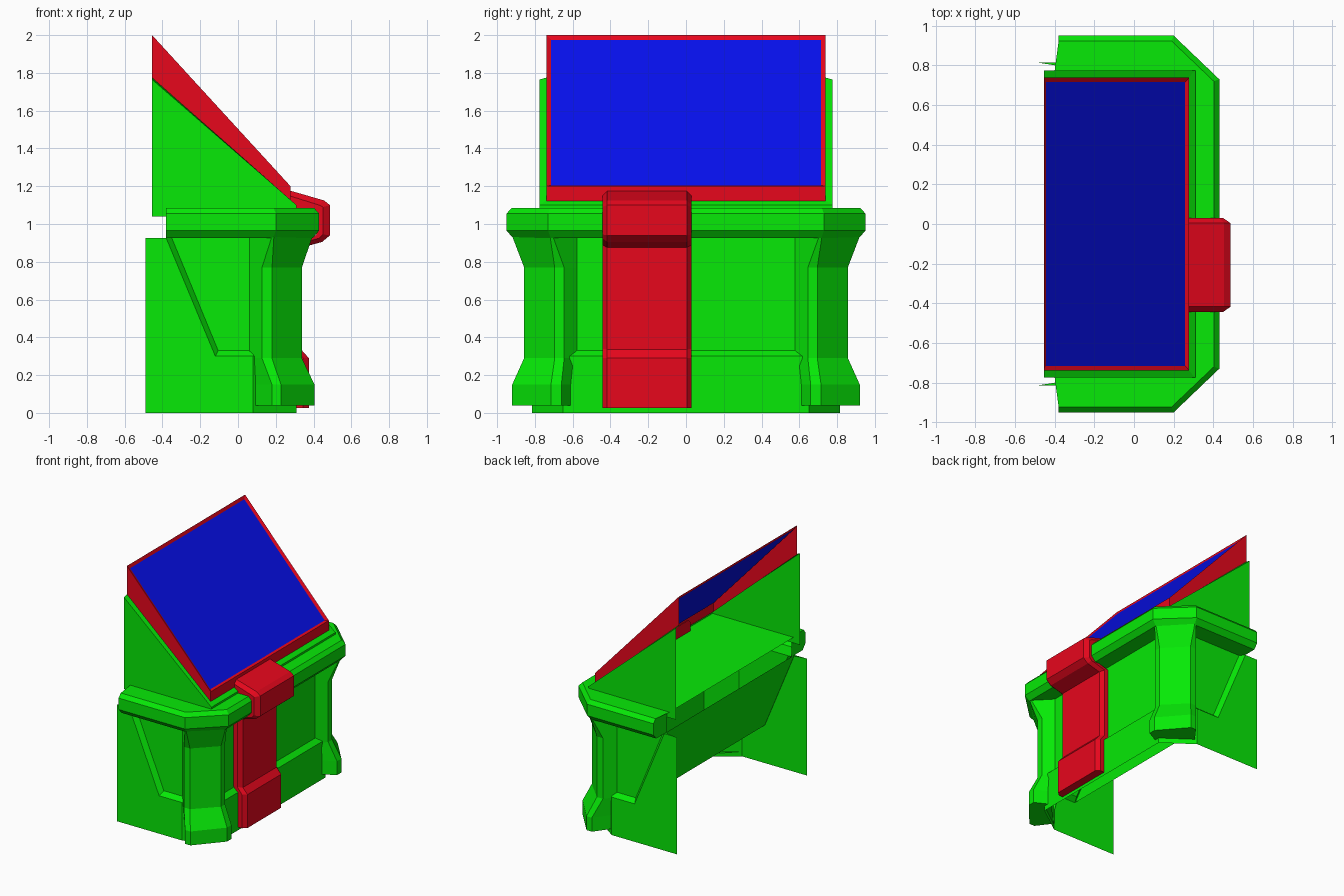
import bpy, bmesh


def material(name, color):
    m = bpy.data.materials.new(name)
    m.diffuse_color = color
    return m


GREEN = material("green", (0.002, 0.82, 0.002, 1))
RED = material("red", (0.8, 0.002, 0.012, 1))
BLUE = material("blue", (0.002, 0.005, 0.85, 1))


def build(name, mat, faces):
    """Flat-shaded object from polygons given as point lists."""
    bm = bmesh.new()
    for f in faces:
        bm.faces.new([bm.verts.new(p) for p in f])
    bmesh.ops.remove_doubles(bm, verts=bm.verts, dist=0.0005)
    bmesh.ops.recalc_face_normals(bm, faces=bm.faces)
    me = bpy.data.meshes.new(name)
    bm.to_mesh(me)
    bm.free()
    me.materials.append(mat)
    ob = bpy.data.objects.new(name, me)
    bpy.context.collection.objects.link(ob)
    return ob


def loft(rows):
    """Quads between consecutive open rows of points."""
    return [[a[i], a[i + 1], b[i + 1], b[i]]
            for a, b in zip(rows, rows[1:]) for i in range(len(a) - 1)]


def both(half):
    """Half path (y > 0) completed with its mirror image."""
    return half + [(x, -y, z) for x, y, z in reversed(half)]


# front wall with a stepped plinth and diagonal corners
def wall(z, o):
    return both([(0.08, 0.815 - o, z), (0.31 - o, 0.65 - o, z)])


build("front_wall", GREEN, loft([wall(0, 0), wall(0.3, 0), wall(0.33, 0.038), wall(0.93, 0.038)]))

# sloping inner panel between the two sides
build("inner_back_panel", GREEN, loft([both([(-0.38, 0.812, 0.925)]), both([(-0.12, 0.812, 0.3)])]))

# side panels with a sloping recess, and corner pillars
MID = [(0.06, 0.78), (0.127, 0.857), (0.18, 0.857), (0.338, 0.695), (0.338, 0.645), (0.27, 0.575)]
FOOT = [(0.09, 0.80), (0.18, 0.92), (0.227, 0.92), (0.405, 0.715), (0.405, 0.66), (0.29, 0.60)]
HEAD = [(0.06, 0.78), (0.18, 0.92), (0.19, 0.92), (0.395, 0.72), (0.395, 0.705), (0.27, 0.575)]
for s, side in ((1, "back"), (-1, "front")):
    yo, yi = 0.815 * s, 0.778 * s
    outer = [(-0.38, yo, 0.925), (-0.12, yo, 0.3), (0.08, yo, 0.3)]
    inner = [(-0.35, yi, 0.925), (-0.105, yi, 0.33), (0.08, yi, 0.33)]
    build("side_panel_" + side, GREEN, loft([outer, inner]) + [
        [(-0.49, yo, 0), (-0.12, yo, 0), outer[1], outer[0], (-0.49, yo, 0.925)],
        [(-0.12, yo, 0), (0.08, yo, 0), outer[2], outer[1]],
        inner + [(0.08, yi, 0.925)],
        [(-0.49, yo, 0.925), outer[0], (-0.38, 0.797 * s, 0.925)]])
    rows = [[(x, y * s, z) for x, y in sec] for z, sec in
            ((0.04, FOOT), (0.15, FOOT), (0.29, MID), (0.77, MID), (0.935, HEAD))]
    build("corner_pillar_" + side, GREEN, loft(rows) + [rows[0]])


# overhanging rim and counter top
def rim(z, o):
    return both([(-0.38, 0.95 - o, z), (0.2 - 0.4 * o, 0.95 - o, z), (0.43 - o, 0.73 - 0.4 * o, z)])


under = both([(-0.38, 0.778, 0.925), (0.08, 0.778, 0.925), (0.27, 0.61, 0.925)])
rows = [rim(1.085, 0.027), rim(1.055, 0), rim(0.965, 0), rim(0.925, 0.035), under]
top = rows[0] + [(-0.40, -0.775, 1.085), (-0.40, 0.775, 1.085)]
ends = [[r[i] for r in rows] + [(-0.38, y, 1.085)] for i, y in ((0, 0.778), (-1, -0.778))]
build("counter_rim", GREEN, loft(rows) + [top] + ends)

# sloping hood that carries the display
build("display_hood", GREEN, loft([
    both([(-0.455, 0.775, 1.04), (0.31, 0.775, 1.04)]),
    both([(-0.455, 0.775, 1.765), (0.31, 0.775, 1.10)]),
    both([(-0.455, 0.738, 1.775), (0.275, 0.738, 1.125)])]))

# display frame: sides, front edge and narrow border
low = both([(-0.455, 0.738, 1.77), (0.278, 0.738, 1.12)])
high = both([(-0.455, 0.738, 2.0), (0.278, 0.738, 1.2)])
inset = both([(-0.445, 0.715, 1.975), (0.258, 0.715, 1.205)])
border = loft([high, inset]) + [[high[0], high[-1], inset[-1], inset[0]]]
build("display_frame", RED, loft([low, high]) + border)
build("display_screen", BLUE, [inset])

# strap clamped over the rim: outer, bevel and inner (x, z) for each station
STRAP = [((0.27, 1.178), (0.27, 1.15), (0.27, 1.08)),
         ((0.455, 1.125), (0.43, 1.10), (0.40, 1.07)),
         ((0.487, 1.10), (0.45, 1.09), (0.41, 1.06)),
         ((0.487, 0.94), (0.45, 0.945), (0.425, 0.96)),
         ((0.445, 0.905), (0.43, 0.925), (0.41, 0.94)),
         ((0.335, 0.875), (0.305, 0.89), (0.27, 0.90)),
         ((0.335, 0.335), (0.305, 0.34), (0.27, 0.34)),
         ((0.375, 0.29), (0.345, 0.29), (0.305, 0.29)),
         ((0.375, 0.025), (0.345, 0.025), (0.305, 0.025))]
y0, y1, b = -0.443, 0.03, 0.026
rows = [[(i[0], y0, i[1]), (m[0], y0, m[1]), (o[0], y0 + b, o[1]),
         (o[0], y1 - b, o[1]), (m[0], y1, m[1]), (i[0], y1, i[1])] for o, m, i in STRAP]
build("front_strap", RED, loft(rows) + [rows[0], rows[-1]])
